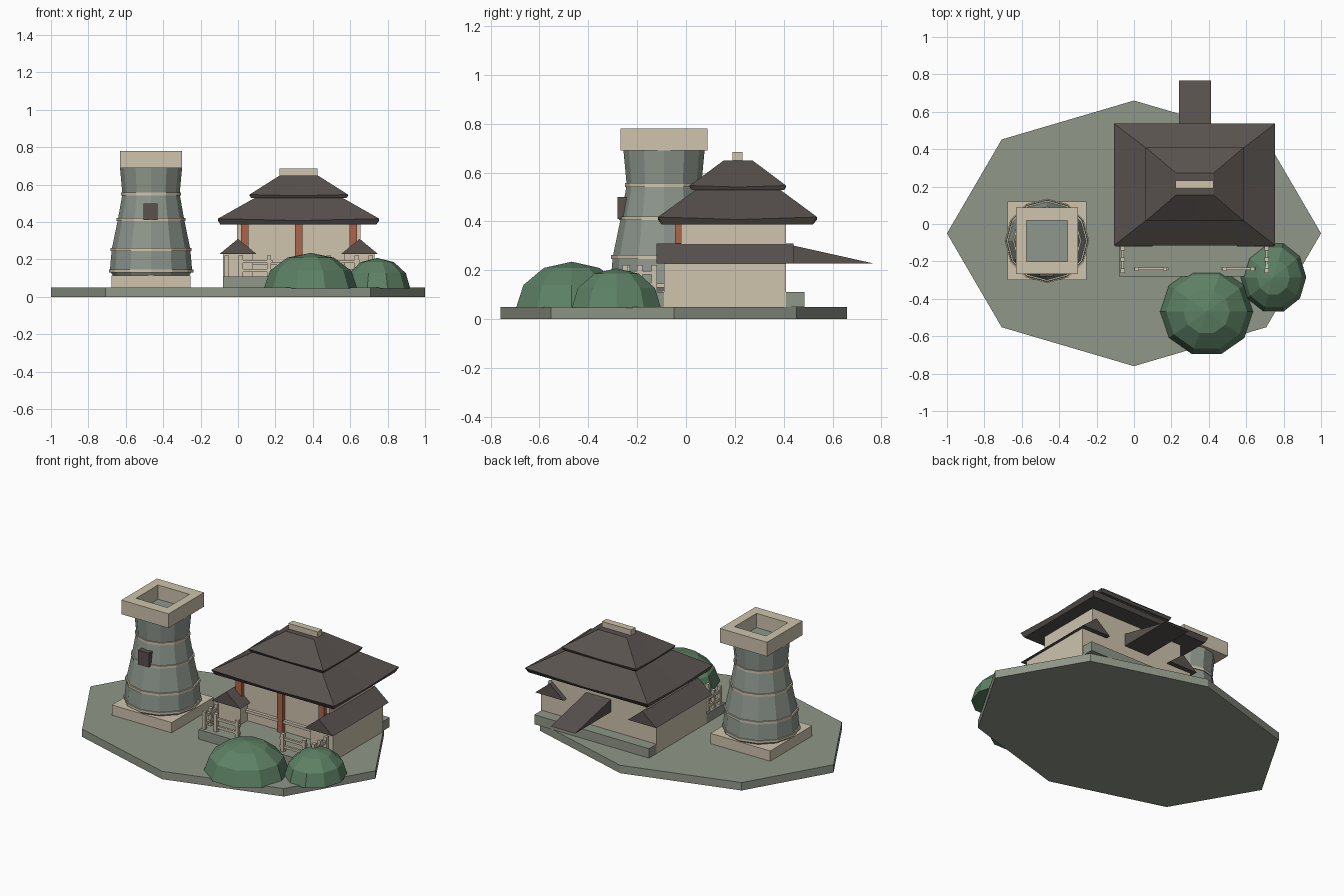
import bpy, math

if "Cube" in bpy.data.objects:
    bpy.data.objects.remove(bpy.data.objects["Cube"])

def mat(name, r, g, b):
    m = bpy.data.materials.new(name)
    m.diffuse_color = (r, g, b, 1)
    m.use_nodes = True
    m.node_tree.nodes["Principled BSDF"].inputs["Base Color"].default_value = m.diffuse_color
    return m

GROUND = mat("ground", .28, .31, .25)
STONE = mat("stone", .27, .31, .27)
CREAM = mat("cream", .62, .55, .42)
ROOF = mat("roof", .10, .085, .078)
RED = mat("red", .42, .13, .07)
LEAF = mat("leaf", .11, .22, .13)

def mesh(name, verts, faces, m):
    me = bpy.data.meshes.new(name)
    me.from_pydata(verts, [], faces)
    me.materials.append(m)
    ob = bpy.data.objects.new(name, me)
    bpy.context.collection.objects.link(ob)
    return ob

def loft(name, rings, m):
    """Skin equal-length rings and cap both ends."""
    n = len(rings[0])
    verts = [p for r in rings for p in r]
    faces = [tuple(reversed(range(n))), tuple(range(len(verts) - n, len(verts)))]
    for k in range(len(rings) - 1):
        for i in range(n):
            j = (i + 1) % n
            faces.append((k*n + i, k*n + j, k*n + n + j, k*n + n + i))
    return mesh(name, verts, faces, m)

def oval(cx, cy, rx, ry, z, n):
    return [(cx + rx*math.cos(2*math.pi*i/n), cy + ry*math.sin(2*math.pi*i/n), z) for i in range(n)]

def rect(x0, x1, y0, y1, z, sag=0):
    """Rectangle with edge midpoints that can sag below the corners."""
    mx, my = (x0 + x1)/2, (y0 + y1)/2
    return [(x0, y0, z), (mx, y0, z - sag), (x1, y0, z), (x1, my, z - sag),
            (x1, y1, z), (mx, y1, z - sag), (x0, y1, z), (x0, my, z - sag)]

def box(name, x0, x1, y0, y1, z0, z1, m):
    c = lambda z: [(x0, y0, z), (x1, y0, z), (x1, y1, z), (x0, y1, z)]
    return loft(name, [c(z0), c(z1)], m)

# Island base
loft("ground_base", [oval(0, -.05, 1, .71, z, 8) for z in (0, .05)], GROUND)

# Watchtower
TX, TY = -.465, -.09
box("tower_plinth", TX - .21, TX + .21, TY - .21, TY + .21, .05, .115, CREAM)
profile = [(.115, .205), (.14, .22), (.255, .21), (.415, .177), (.55, .153), (.69, .166)]
loft("tower_body", [oval(TX, TY, r, r, z, 12) for z, r in profile], STONE)
for i, (z, r) in enumerate([(.138, .226), (.254, .217), (.413, .184), (.549, .16)]):
    loft(f"tower_band_{i}", [oval(TX, TY, r, r, z + d, 12) for d in (-.008, .008)], CREAM)
box("tower_window", -.505, -.43, -.28, -.22, .41, .50, ROOF)
for s in (-1, 1):
    ys, xs = sorted((s*.11, s*.178)), sorted((s*.11, s*.165))
    box("crown_cross_beam", TX - .165, TX + .165, TY + ys[0], TY + ys[1], .69, .78, CREAM)
    box("crown_side_beam", TX + xs[0], TX + xs[1], TY - .165, TY + .165, .69, .78, CREAM)

# Hall
CX = .325
box("hall_plinth", -.08, .725, -.28, .485, .05, .11, GROUND)
box("hall_walls", -.005, .655, -.02, .41, .11, .42, CREAM)
for dx in (-.29, 0, .29):
    box("hall_post", CX + dx - .02, CX + dx + .02, -.045, -.005, .11, .41, RED)
box("hall_rail", .06, .59, -.04, -.02, .17, .187, CREAM)

# Two-tier hipped roof with ridge cap
loft("lower_roof", [rect(-.095, .74, -.1, .52, .388), rect(-.107, .755, -.115, .537, .418, .01),
                    rect(.11, .54, .055, .372, .54)], ROOF)
loft("upper_roof", [rect(.07, .58, .025, .402, .528), rect(.062, .588, .015, .41, .547, .006),
                    rect(.225, .425, .155, .272, .65)], ROOF)
box("ridge_cap", .222, .426, .19, .232, .645, .685, CREAM)

# Side wings with gable roofs
for s in (-1, 1):
    wx = CX + s*.325
    box("wing_walls", wx - .08, wx + .08, -.09, .41, .05, .235, CREAM)
    tri = lambda y: [(wx - .1, y, .228), (wx + .1, y, .228), (wx, y, .31)]
    loft("wing_roof", [tri(.44), tri(-.12)], ROOF)

# Rear porch roof
porch = lambda x: [(x, .2, .228), (x, .768, .228), (x, .40, .31)]
loft("porch_roof", [porch(.24), porch(.412)], ROOF)

# Fences, mirrored about the hall centre
def span(a, b):
    return sorted((CX + a, CX + b))

for s in (-1, 1):
    for d in (.385, .31, .16):
        a, b = span(s*(d - .011), s*(d + .011))
        y = -.24 if d < .38 else -.25
        box("fence_post", a, b, y - .011, y + .011, .11, .222, CREAM)
    for y in (-.19, -.13):
        a, b = span(s*.374, s*.396)
        box("side_fence_post", a, b, y - .011, y + .011, .11, .222, CREAM)
    for z in (.14, .19):
        a, b = span(s*.14, s*.325)
        box("fence_rail", a, b, -.247, -.233, z - .008, z + .008, CREAM)
        a, b = span(s*.378, s*.392)
        box("side_fence_rail", a, b, -.26, -.12, z - .008, z + .008, CREAM)

# Faceted bushes
def bush(name, x, y, rx, ry, h):
    rings = [oval(x, y, rx*math.cos(t), ry*math.cos(t), .045 + h*math.sin(t), 10)
             for t in map(math.radians, (0, 30, 60))]
    n = 10
    verts = [p for r in rings for p in r] + [(x, y, .045 + h)]
    faces = [tuple(reversed(range(n)))]
    for k in range(2):
        faces += [(k*n + i, k*n + (i+1) % n, k*n + n + (i+1) % n, k*n + n + i) for i in range(n)]
    faces += [(2*n + i, 2*n + (i+1) % n, 3*n) for i in range(n)]
    mesh(name, verts, faces, LEAF)

bush("large_bush", .388, -.468, .25, .24, .19)
bush("small_bush", .745, -.285, .176, .192, .163)
